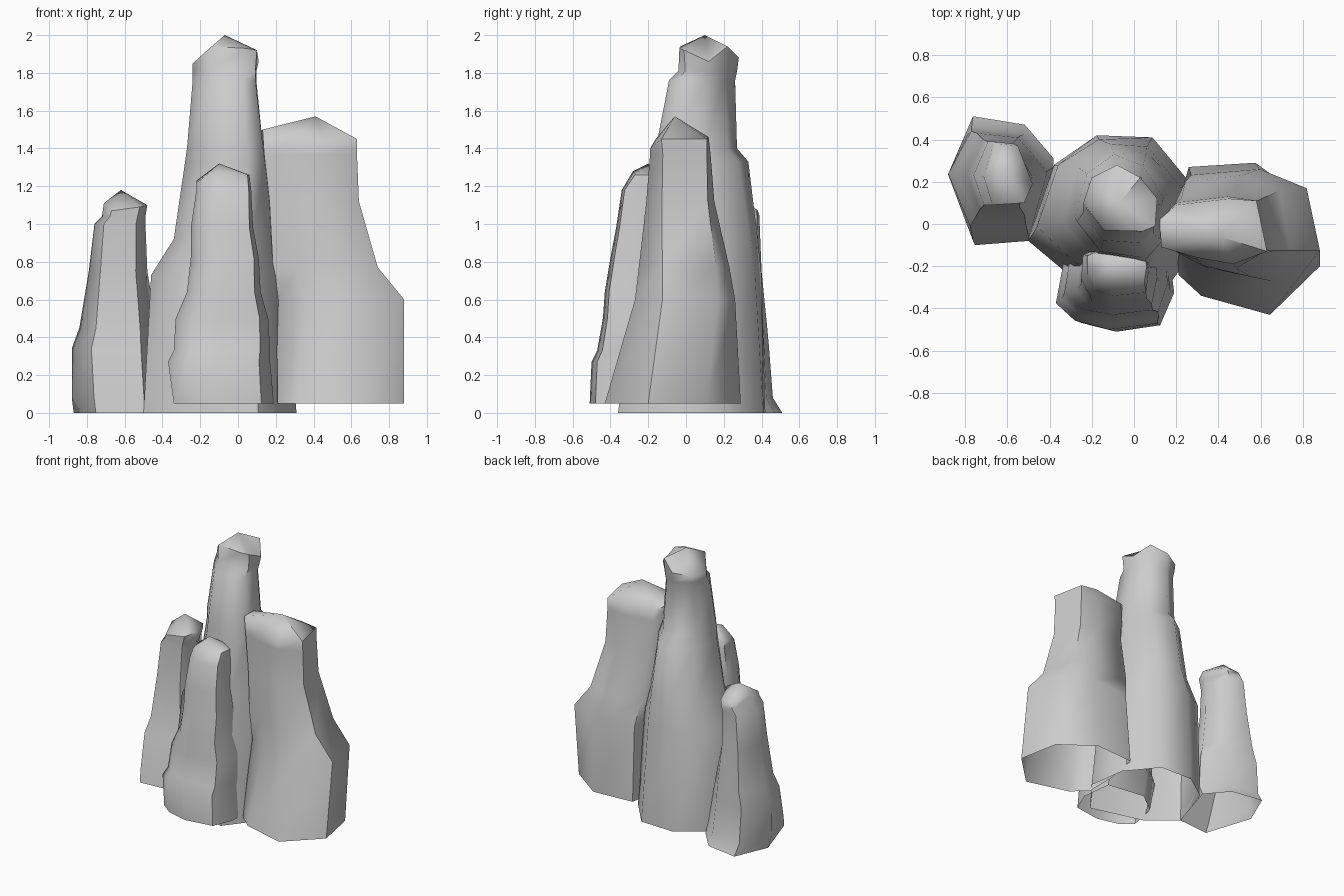
import bpy
import bmesh
from math import radians
from mathutils import Vector

default_cube = bpy.data.objects.get("Cube")
if default_cube:
    bpy.data.objects.remove(default_cube, do_unlink=True)

# One plain stone colour
stone = bpy.data.materials.new("grey_stone")
stone.use_nodes = True
stone.diffuse_color = (0.6, 0.6, 0.6, 1)
stone.node_tree.nodes["Principled BSDF"].inputs["Base Color"].default_value = stone.diffuse_color


def normalise(points):
    """Rescale an outline to the unit square."""
    xs = [p[0] for p in points]
    ys = [p[1] for p in points]
    width, depth = max(xs) - min(xs), max(ys) - min(ys)
    return [Vector(((p[0] - min(xs)) / width, (p[1] - min(ys)) / depth)) for p in points]


def rock_column(name, foot, cap, peak, levels, ease=1):
    """Loft a foot outline up through levels to a tilted cap with a peak.

    Each level is (height, left, right, front, back); the outline morphs
    from the foot shape to the cap shape on the way up, later if ease > 1.
    """
    bm = bmesh.new()
    foot_shape, cap_shape = normalise(foot), normalise(cap)
    bottom, top = levels[0][0], peak[2]
    rings = []
    for height, left, right, front, back in levels:
        blend = ((height - bottom) / (top - bottom)) ** ease
        ring = []
        for low, high in zip(foot_shape, cap_shape):
            p = low.lerp(high, blend)
            ring.append(bm.verts.new((left + p.x * (right - left),
                                      front + p.y * (back - front), height)))
        rings.append(ring)
    rings.append([bm.verts.new(p) for p in cap])

    # Side walls, left open underneath
    count = len(cap)
    for lower, upper in zip(rings, rings[1:]):
        for i in range(count):
            j = (i + 1) % count
            bm.faces.new((lower[i], lower[j], upper[j], upper[i]))

    # Faceted cap with a crisp rim where it is steep
    tip = bm.verts.new(peak)
    rim = rings[-1]
    for i in range(count):
        bm.faces.new((rim[i], rim[(i + 1) % count], tip))
    for i in range(count):
        edge = bm.edges.get((rim[i], rim[(i + 1) % count]))
        edge.smooth = edge.calc_face_angle() < radians(36)

    mesh = bpy.data.meshes.new(name)
    bm.to_mesh(mesh)
    bm.free()
    mesh.materials.append(stone)
    column = bpy.data.objects.new(name, mesh)
    bpy.context.collection.objects.link(column)
    bpy.ops.object.select_all(action="DESELECT")
    column.select_set(True)
    bpy.context.view_layer.objects.active = column
    bpy.ops.object.shade_smooth_by_angle(angle=radians(58), keep_sharp_edges=True)


# Tallest column in the middle, with a ridge running down its right side
rock_column(
    "tall_middle_column",
    foot=[(-.3, -.25), (.1, -.36), (.3, -.1), (.26, .19),
          (.08, .41), (-.18, .42), (-.38, .28), (-.5, -.08)],
    cap=[(-.14, -.03, 1.94), (.04, -.035, 1.93), (.1, -.01, 1.92), (.11, .12, 1.86),
         (.03, .22, 1.94), (-.08, .28, 1.88), (-.2, .22, 1.86), (-.24, .1, 1.85)],
    peak=(-.07, .1, 2),
    levels=[(0, -.5, .31, -.36, .42),
            (.73, -.46, .25, -.26, .4),
            (.92, -.34, .2, -.22, .38),
            (1.33, -.28, .15, -.17, .33),
            (1.4, -.27, .14, -.16, .27),
            (1.76, -.24, .1, -.09, .26),
            (1.81, -.24, .1, -.04, .27)],
    ease=1.5)

# Slender bumpy column at the front
rock_column(
    "front_column",
    foot=[(-.27, -.47), (-.1, -.51), (.12, -.48), (.19, -.33), (.16, -.1),
          (-.15, -.06), (-.32, -.18), (-.37, -.4)],
    cap=[(-.19, -.26, 1.24), (-.11, -.28, 1.28), (.05, -.27, 1.26), (.06, -.2, 1.26),
         (.05, -.13, 1.26), (-.12, -.12, 1.26), (-.22, -.15, 1.23), (-.22, -.21, 1.22)],
    peak=(-.1, -.2, 1.32),
    levels=[(.05, -.34, .19, -.51, -.05),
            (.27, -.37, .17, -.5, -.05),
            (.33, -.34, .17, -.47, -.06),
            (.5, -.33, .16, -.44, -.07),
            (.64, -.27, .12, -.43, -.07),
            (.82, -.25, .11, -.4, -.08),
            (.98, -.25, .08, -.37, -.09),
            (1.18, -.22, .07, -.34, -.1)])

# Broad column on the left side
rock_column(
    "broad_column",
    foot=[(.2, -.24), (.31, -.34), (.64, -.43), (.88, -.2), (.82, .11),
          (.57, .29), (.25, .27), (.2, 0)],
    cap=[(.13, -.11, 1.5), (.3, -.16, 1.45), (.47, -.19, 1.4), (.63, -.13, 1.45),
         (.58, .11, 1.45), (.45, .12, 1.46), (.2, .09, 1.45), (.12, .02, 1.49)],
    peak=(.41, -.06, 1.57),
    levels=[(.05, .21, .88, -.43, .29),
            (.6, .2, .88, -.27, .26),
            (.77, .18, .74, -.25, .23),
            (1.12, .16, .64, -.21, .15),
            (1.37, .13, .63, -.19, .13)])

# Short column on the right side
rock_column(
    "short_column",
    foot=[(-.76, -.1), (-.5, -.08), (-.38, .31), (-.52, .47),
          (-.77, .51), (-.88, .26)],
    cap=[(-.67, .09, 1.07), (-.52, .1, 1.09), (-.48, .19, 1.1), (-.55, .37, 1.08),
         (-.65, .38, 1.07), (-.71, .22, 1.11)],
    peak=(-.62, .25, 1.18),
    levels=[(0, -.87, -.38, -.1, .51),
            (.08, -.88, -.38, -.08, .46),
            (.34, -.88, -.41, -.01, .44),
            (.45, -.84, -.43, .03, .43),
            (.75, -.79, -.48, .07, .4),
            (1, -.76, -.49, .09, .39),
            (1.04, -.72, -.49, .09, .39)])
